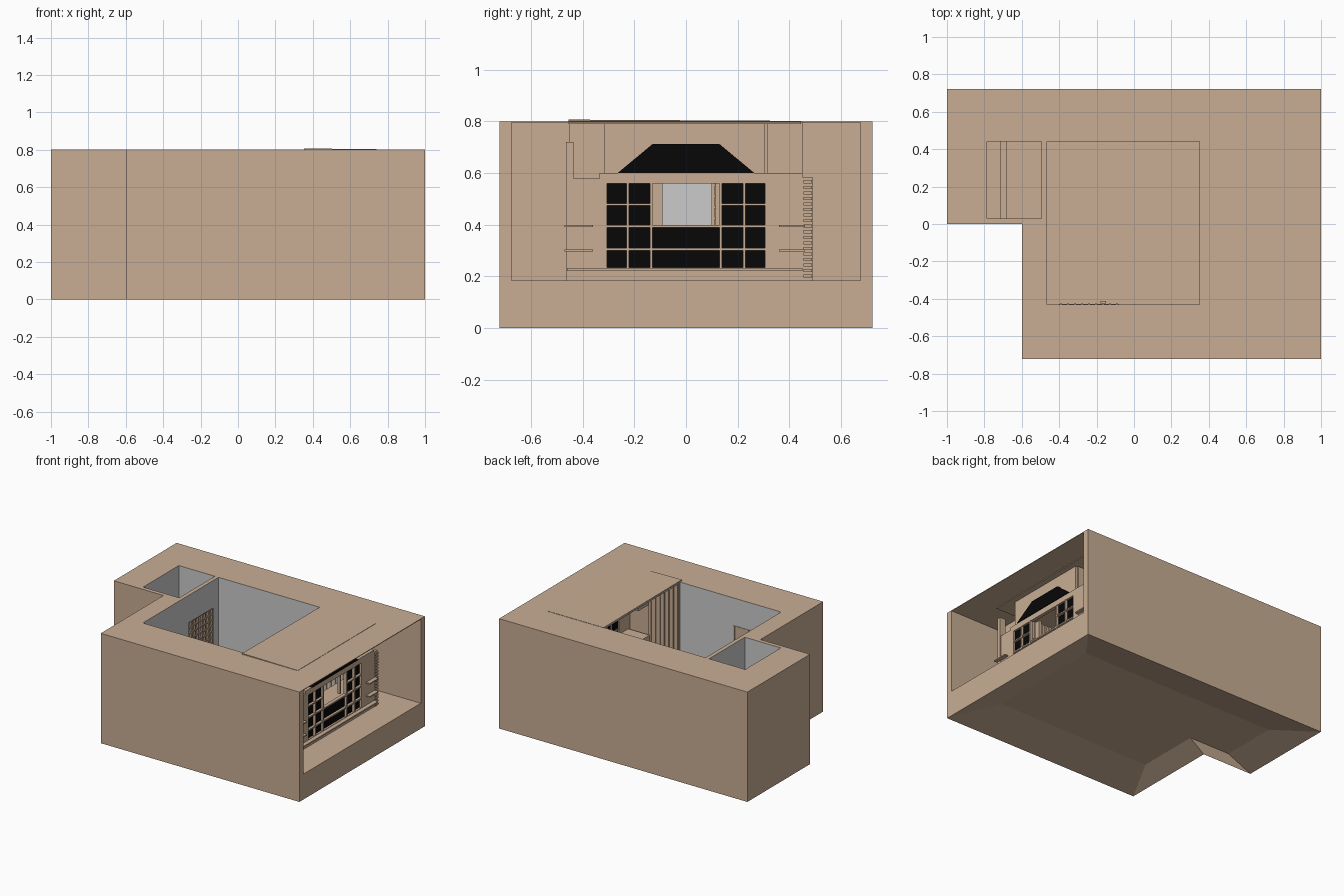
import bpy, bmesh

if "Cube" in bpy.data.objects:
    bpy.data.objects.remove(bpy.data.objects["Cube"])

def mat(name, c):
    m = bpy.data.materials.new(name)
    m.diffuse_color = (*c, 1)
    m.use_nodes = True
    m.node_tree.nodes["Principled BSDF"].inputs["Base Color"].default_value = m.diffuse_color
    return m

TAN = mat("tan_plaster", (0.58, 0.42, 0.295))
GREY = mat("grey_wall", (0.6, 0.6, 0.6))
BLACK = mat("black_glass", (0.002, 0.002, 0.002))

def finish(name, bm, m):
    bmesh.ops.recalc_face_normals(bm, faces=bm.faces)
    me = bpy.data.meshes.new(name)
    bm.to_mesh(me)
    bm.free()
    me.materials.append(m)
    o = bpy.data.objects.new(name, me)
    bpy.context.collection.objects.link(o)
    return o

def box(name, x, y, z, m=TAN):
    bm = bmesh.new()
    bmesh.ops.create_cube(bm, size=1)
    for v in bm.verts:
        for i, (a, b) in enumerate((x, y, z)):
            v.co[i] = b if v.co[i] > 0 else a
    return finish(name, bm, m)

# Outer shell: L-shaped block with a shallow dished underside
outer = [(1, -.722), (1, .722), (-1, .722), (-1, 0), (-.6, 0), (-.6, -.722)]
inner = [(.78, -.43), (.78, .44), (-.785, .44), (-.785, .03), (-.46, .03), (-.46, -.43)]
bm = bmesh.new()
rings = [[bm.verts.new((x, y, z)) for x, y in pts]
         for pts, z in ((outer, .8), (outer, 0), (inner, .06))]
bm.faces.new(rings[0])
bm.faces.new(rings[2])
for a, b in zip(rings, rings[1:]):
    for i in range(6):
        j = (i + 1) % 6
        bm.faces.new((a[i], a[j], b[j], b[i]))
shell = finish("outer_shell", bm, TAN)

# Cut main room, covered bay, side closet, doorway and the open recess
FL = .07
cuts = [((-.465, .35), (-.43, .44), (FL, 1)),
        ((.3, .77), (-.425, .435), (FL + .003, .79)),
        ((-.785, -.495), (.03, .44), (FL, 1)),
        ((-.52, -.44), (.10, .385), (FL + .006, .6)),
        ((.6, 1.1), (-.675, .675), (.185, .795))]
for c in cuts:
    cutter = box("cutter", *c)
    cutter.hide_render = True
    mod = shell.modifiers.new("cut", 'BOOLEAN')
    mod.operation = 'DIFFERENCE'
    mod.solver = 'EXACT'
    mod.object = cutter
    bpy.context.view_layer.objects.active = shell
    bpy.ops.object.modifier_apply(modifier=mod.name)
    bpy.data.objects.remove(cutter)

# Grey interior walls: vertical faces lying wholly within the rooms
shell.data.materials.clear()
shell.data.materials.append(TAN)
shell.data.materials.append(GREY)
for p in shell.data.polygons:
    pts = [shell.data.vertices[i].co for i in p.vertices]
    inside = all(-.79 < v.x < .45 and -.44 < v.y < .45 and v.z > .065 for v in pts)
    rear = all(-.5 < v.x < .8 and abs(v.y - .44) < .008 for v in pts)
    p.material_index = 1 if (inside or rear) and abs(p.normal.z) < .5 else 0

# Slightly raised roof panel over the bay, one corner lifted
roof = box("roof_panel", (.352, .8), (-.455, .445), (.79, .802))
for v in roof.data.vertices:
    if v.co.x < .4 and v.co.y < 0 and v.co.z > .8:
        v.co.z = .807

# Stepped bay walls: wide below, narrow above
F0, F1 = .755, .78
for s, top in ((-1, .58), (1, .6)):
    y = sorted((s * .435, s * .45))
    box("bay_side_wall", (.6, F0), y, (.185, top))
    wide = sorted((s * .305, s * .45))
    box("bay_shoulder", (.615, F0), wide, (top - .012, top))
    box("bay_back_upper_wall", (.6, .615), wide, (top - .012, .795))
    box("bay_cheek_wall", (.615, .74), sorted((s * .305, s * .315)), (.58, .795))
box("bay_post_left", (.74, .785), (-.465, -.435), (.185, .72))
box("front_wall_left", (F0, F1), (-.45, -.305), (.185, .58))
box("front_wall_right", (F0, F1), (.305, .45), (.185, .6))
box("front_sill", (F0, F1), (-.305, .305), (.185, .235))
box("front_header", (F0, F1), (-.335, .305), (.56, .6))
box("upper_wall", (.74, .76), (-.315, .305), (.6, .795))

# Louvered shutter beside the bay
box("shutter_frame", (.70, .782), (.45, .49), (.185, .585))
for i in range(18):
    z = .195 + i * .0215
    box("shutter_slat", (.782, .79), (.455, .487), (z, z + .012))

# Window glass and its mullions
for s in (-1, 1):
    y = sorted((s * .305, s * .135))
    box("side_glass", (.762, .766), y, (.235, .56), BLACK)
    for c in (.225, .135):
        box("mullion", (.758, .784), (s * c - .005, s * c + .005), (.235, .56))
    box("upper_window_rail", (.758, .784), y, (.475, .483))
box("lower_glass", (.762, .766), (-.135, .135), (.235, .395), BLACK)
for z in (.305, .395):
    box("window_rail", (.758, .784), (-.305, .305), (z - .005, z + .005))
box("open_sash_left", (.72, .74), (-.13, -.09), (.395, .56))
box("open_sash_right", (.72, .74), (.115, .13), (.395, .56))

# Black trapezoid gable window, sloping back
bm = bmesh.new()
lo = [(-.265, .6), (.265, .6), (.13, .712), (-.13, .712)]
fr = [bm.verts.new((.785 - (z - .6) * .15, y, z)) for y, z in lo]
bk = [bm.verts.new((.757, y, z)) for y, z in lo]
bm.faces.new(fr)
bm.faces.new(bk[::-1])
for i in range(4):
    j = (i + 1) % 4
    bm.faces.new((fr[i], bk[i], bk[j], fr[j]))
finish("gable_glass", bm, BLACK)

# Rails across the front of the bay
for z in (.30, .395):
    box("rail_left", (.78, .81), (-.47, -.36), (z - .004, z + .004))
    box("rail_right", (.78, .81), (.36, .46), (z - .004, z + .004))
box("base_rail", (.78, .81), (-.46, .45), (.222, .232))

# Bay interior: bench and battens on the side walls
box("window_bench", (.58, .752), (-.41, .42), (FL, .36))
for i in range(7):
    x = .36 + i * .036
    box("batten_left", (x, x + .018), (-.43, -.418), (FL, .79))
    box("batten_right", (x, x + .018), (.428, .436), (FL, .79))

# Lattice door in the doorway to the closet
box("lattice_backing", (-.49, -.484), (.10, .385), (FL, .6))
for i in range(8):
    y = .10 + i * .0393
    box("lattice_upright", (-.484, -.472), (y, y + .01), (FL, .6))
for i in range(13):
    z = .08 + i * .0425
    box("lattice_crossbar", (-.484, -.474), (.10, .385), (z, z + .01))

# Plank door on the front wall
box("plank_door", (-.4, -.08), (-.432, -.427), (FL, .6))
for i in range(9):
    x = -.395 + i * .0375
    box("door_plank", (x, x + .01), (-.427, -.424), (FL, .6))
box("door_handle", (-.18, -.15), (-.424, -.412), (.3, .31))

# Closet ledges
box("closet_ledge", (-.785, -.71), (.03, .44), (FL, .22))
box("closet_step", (-.71, -.68), (.03, .44), (FL, .13))
